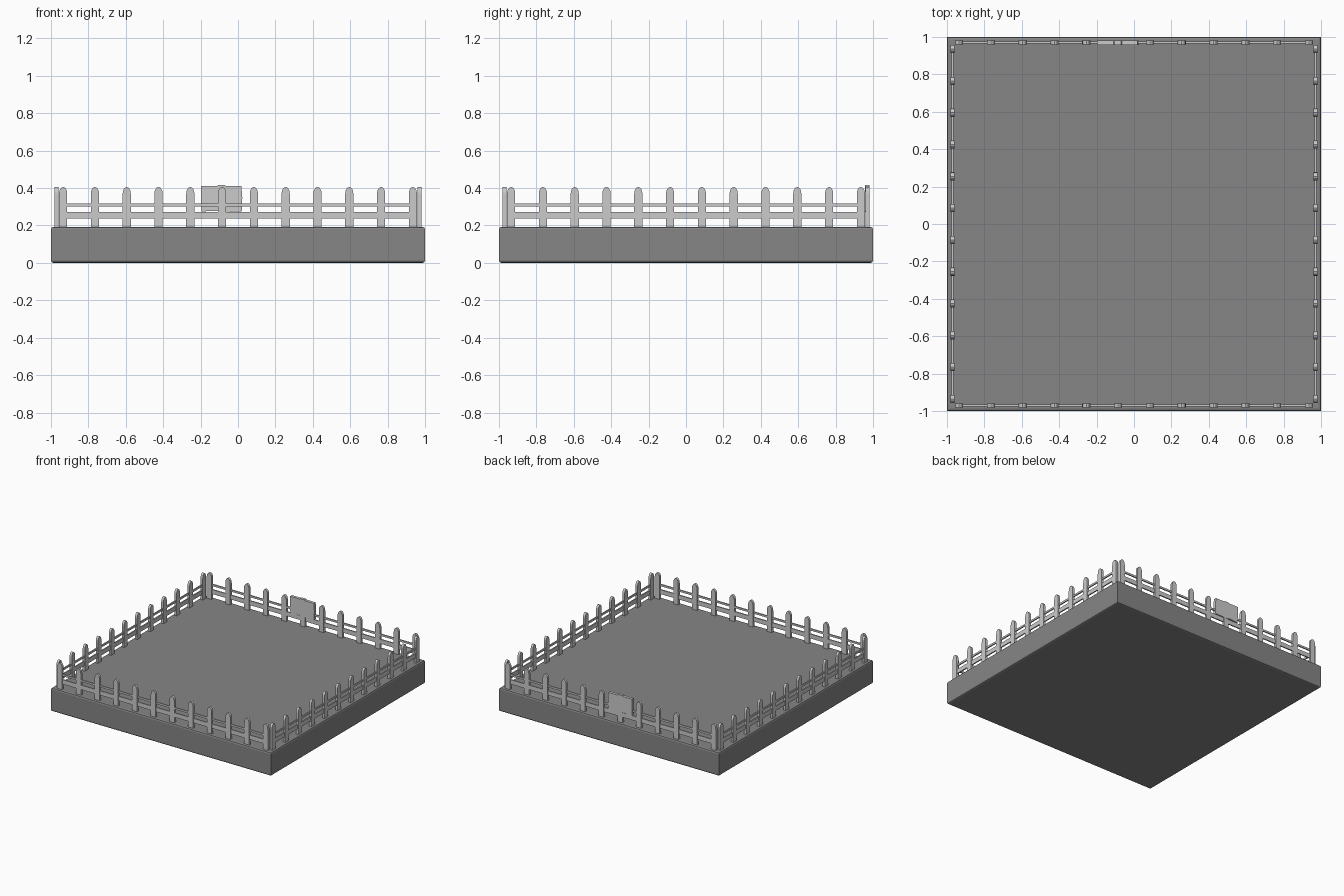
import bpy, bmesh, math
from mathutils import Matrix

if "Cube" in bpy.data.objects:
    bpy.data.objects.remove(bpy.data.objects["Cube"])

TOP = 0.19      # top of the base
EDGE = 0.97     # distance of each fence line from the centre


def grey(name, v):
    m = bpy.data.materials.new(name)
    m.diffuse_color = (v, v, v, 1)
    m.use_nodes = True
    m.node_tree.nodes["Principled BSDF"].inputs["Base Color"].default_value = m.diffuse_color
    return m


STONE = grey("dark_grey", 0.236)
WOOD = grey("mid_grey", 0.56)


def finish(bm, name, mat, angle=0):
    bmesh.ops.recalc_face_normals(bm, faces=bm.faces)
    me = bpy.data.meshes.new(name)
    bm.to_mesh(me)
    bm.free()
    me.materials.append(mat)
    ob = bpy.data.objects.new(name, me)
    bpy.context.collection.objects.link(ob)
    ob.rotation_euler.z = angle
    return ob


def add_box(bm, x, y, z):
    """Box from (min, max) pairs."""
    m = Matrix.LocRotScale([sum(p) / 2 for p in (x, y, z)], None,
                           [p[1] - p[0] for p in (x, y, z)])
    return bmesh.ops.create_cube(bm, size=1, matrix=m)["verts"]


def add_prism(bm, pts, y0, y1):
    """Extrude an x,z outline along y."""
    f = bm.faces.new([bm.verts.new((x, y0, z)) for x, z in pts])
    ext = bmesh.ops.extrude_face_region(bm, geom=[f])["geom"]
    for v in ext:
        if isinstance(v, bmesh.types.BMVert):
            v.co.y = y1


# Base slab, rounded along its top and bottom rims
bm = bmesh.new()
add_box(bm, (-1, 1), (-1, 1), (0, TOP + 0.003))
rims = [e for e in bm.edges if abs(e.verts[0].co.z - e.verts[1].co.z) < 1e-4]
bmesh.ops.bevel(bm, geom=rims, offset=0.013, segments=2, profile=0.5, affect='EDGES')
finish(bm, "base_slab", STONE)

# Picket outline: straight board with a rounded tip
HW = 0.022
tip = [(HW * math.cos(a), 0.368 + 0.038 * math.sin(a))
       for a in [math.pi * i / 8 for i in range(9)]]
outline = [(-HW, TOP - 0.005), (HW, TOP - 0.005)] + tip

# Four fence sides, each with twelve pickets and two rails
for k, side in enumerate(("front", "right", "back", "left")):
    bm = bmesh.new()
    for i in range(12):
        x = -0.935 + 0.17 * i
        add_prism(bm, [(x + px, pz) for px, pz in outline], -EDGE - 0.01, -EDGE + 0.01)
    finish(bm, side + "_pickets", WOOD, k * math.pi / 2)
    bm = bmesh.new()
    for z in ((0.237, 0.273), (0.302, 0.317)):
        add_box(bm, (-0.945, 0.945), (-EDGE - 0.005, -EDGE + 0.005), z)
    finish(bm, side + "_rails", WOOD, k * math.pi / 2)

# Blank board on the back fence, with a slightly uneven outline
bm = bmesh.new()
board = [(-0.195, 0.275), (-0.11, 0.279), (-0.10, 0.272), (0.02, 0.275),
         (0.023, 0.35), (0.018, 0.41), (-0.065, 0.411), (-0.07, 0.417),
         (-0.105, 0.417), (-0.11, 0.412), (-0.197, 0.412), (-0.198, 0.35)]
add_prism(bm, board, EDGE - 0.012, EDGE + 0.012)
finish(bm, "back_board", WOOD)
